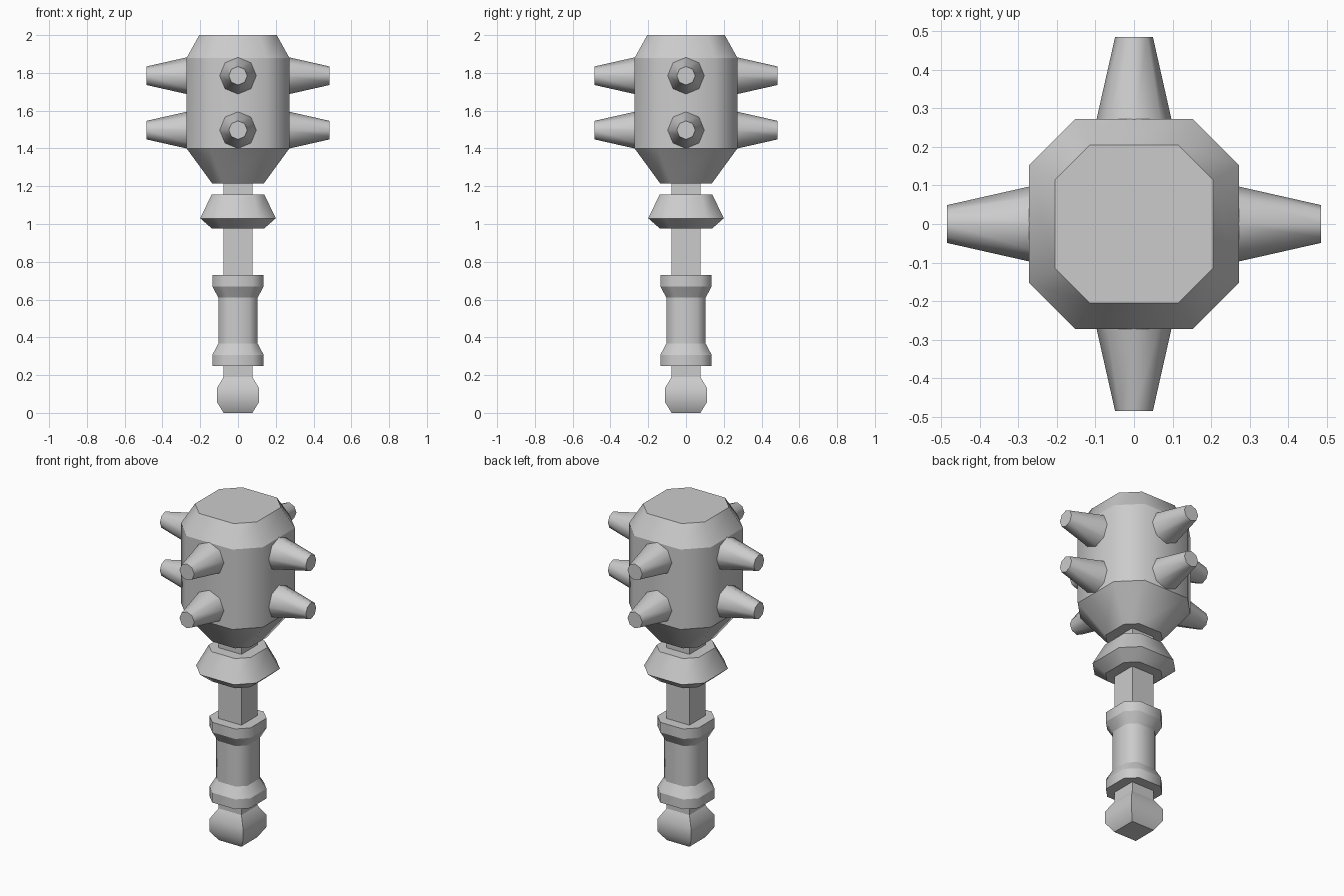
import bpy, bmesh, math
from mathutils import Matrix

if "Cube" in bpy.data.objects:
    bpy.data.objects.remove(bpy.data.objects["Cube"])


def loft(name, rings, matrices=None, sharp_rings=True, sharp_sides=False):
    """Skin a stack of equal-count (outline, z) rings, capped at both ends."""
    bm = bmesh.new()
    for m in matrices or [Matrix()]:
        loops = [[bm.verts.new(m @ Matrix.Translation((x, y, z)).translation)
                  for x, y in outline] for outline, z in rings]
        for lo, hi in zip(loops, loops[1:]):
            n = len(lo)
            for i in range(n):
                j = (i + 1) % n
                f = bm.faces.new((lo[i], lo[j], hi[j], hi[i]))
                f.smooth = True
        bm.faces.new(loops[0][::-1])
        bm.faces.new(loops[-1])
        for k, lp in enumerate(loops):
            end = k in (0, len(loops) - 1)
            for i in range(len(lp)):
                e = bm.edges.get((lp[i], lp[(i + 1) % len(lp)]))
                e.smooth = not (sharp_rings or end)
                if sharp_sides and k:
                    bm.edges.get((loops[k - 1][i], lp[i])).smooth = False
    mesh = bpy.data.meshes.new(name)
    bm.to_mesh(mesh)
    bm.free()
    obj = bpy.data.objects.new(name, mesh)
    bpy.context.collection.objects.link(obj)
    return obj


def square(h):
    return [(h, -h), (h, h), (-h, h), (-h, -h)]


def cut_square(h, ratio=0.56):
    c = h * ratio
    return [(h, -c), (h, c), (c, h), (-c, h), (-h, c), (-h, -c), (-c, -h), (c, -h)]


def octagon(r):
    return [(r * math.cos(i * math.pi / 4), r * math.sin(i * math.pi / 4)) for i in range(8)]


def stack(shape, profile):
    return [(shape(h), z) for h, z in profile]


# Head, collar and grip: square sections with cut corners
loft("head", stack(cut_square, [(0.137, 1.215), (0.272, 1.40), (0.272, 1.88), (0.205, 2.0)]))
loft("collar", stack(cut_square, [(0.137, 0.975), (0.20, 1.03), (0.14, 1.155)]))
loft("grip", stack(cut_square, [(0.136, 0.248), (0.136, 0.307), (0.104, 0.367),
                                (0.104, 0.61), (0.136, 0.67), (0.136, 0.73)]))

# Shaft and pommel: plain square sections
loft("shaft", stack(square, [(0.076, 0.17), (0.076, 1.23)]), sharp_sides=True)
loft("pommel", stack(square, [(0.076, 0.0), (0.112, 0.058), (0.112, 0.13), (0.076, 0.19)]),
     sharp_rings=False, sharp_sides=True)

# Two rows of four blunt spikes pointing out of the head
places = [Matrix.Translation((0, 0, z)) @ Matrix.Rotation(k * math.pi / 2, 4, 'Z')
          @ Matrix.Rotation(math.pi / 2, 4, 'Y')
          for z in (1.785, 1.497) for k in range(4)]
loft("spikes", stack(octagon, [(0.102, 0.25), (0.049, 0.485)]), places)
